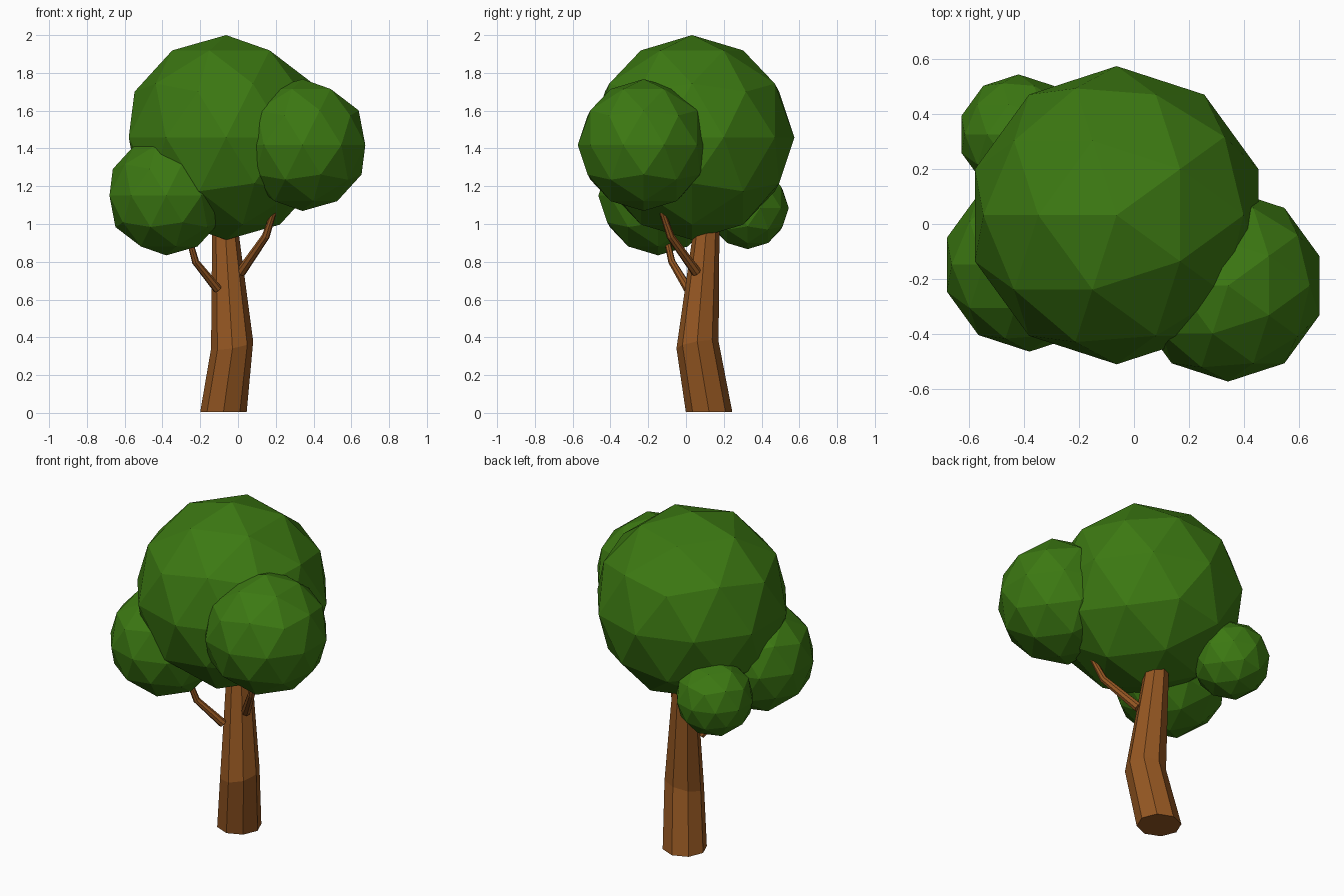
import bpy, bmesh
from math import cos, sin, pi
from mathutils import Vector

if "Cube" in bpy.data.objects:
    bpy.data.objects.remove(bpy.data.objects["Cube"])


def material(name, color):
    m = bpy.data.materials.new(name)
    m.diffuse_color = color
    m.use_nodes = True
    m.node_tree.nodes["Principled BSDF"].inputs["Base Color"].default_value = m.diffuse_color
    return m


leaf = material("leaf_green", (0.045, 0.19, 0.006, 1))
bark = material("bark_brown", (0.30, 0.095, 0.016, 1))


def limb(name, rings, sides=8):
    """Flat-shaded limb lofted through rings of (centre, radius, normal)."""
    bm = bmesh.new()
    loops = []
    for centre, radius, normal in rings:
        q = Vector((0, 0, 1)).rotation_difference(Vector(normal).normalized())
        loops.append([bm.verts.new(Vector(centre) + q @ Vector(
            (radius * cos(2 * pi * i / sides), radius * sin(2 * pi * i / sides), 0)))
            for i in range(sides)])
    for a, b in zip(loops, loops[1:]):
        for i in range(sides):
            j = (i + 1) % sides
            bm.faces.new((a[i], a[j], b[j], b[i]))
    bm.faces.new(loops[0][::-1])
    bm.faces.new(loops[-1])
    mesh = bpy.data.meshes.new(name)
    bm.to_mesh(mesh)
    bm.free()
    mesh.materials.append(bark)
    bpy.context.collection.objects.link(bpy.data.objects.new(name, mesh))


def branch(name, points, radii):
    """Bent branch with rings square to the path."""
    p = [Vector(v) for v in points]
    d = [(b - a).normalized() for a, b in zip(p, p[1:])]
    normals = [d[0], d[0] + d[1], d[1]]
    limb(name, list(zip(p, radii, normals)))


# Trunk with a single bend
limb("trunk", [
    ((-0.077, 0.122, 0.005), 0.123, (0, 0, 1)),
    ((-0.031, 0.061, 0.36), 0.113, (-0.17, -0.17, 1)),
    ((-0.076, 0.118, 1.10), 0.060, (0, 0, 1)),
])

# Branches reaching into the crown
branch("left_branch",
       [(-0.108, 0.012, 0.655), (-0.225, -0.075, 0.80), (-0.28, -0.12, 1.0)],
       [0.024, 0.019, 0.013])
branch("right_branch",
       [(0.015, 0.055, 0.745), (0.147, -0.082, 0.935), (0.198, -0.135, 1.09)],
       [0.027, 0.021, 0.014])

# Foliage clumps: name, centre, radius
for name, centre, radius in [
    ("main_foliage", (-0.063, 0.032, 1.458), 0.542),
    ("right_foliage", (0.342, -0.224, 1.418), 0.349),
    ("left_foliage", (-0.38, -0.148, 1.15), 0.316),
    ("back_foliage", (-0.42, 0.326, 1.085), 0.218),
]:
    bpy.ops.mesh.primitive_ico_sphere_add(
        subdivisions=2, radius=radius, location=centre, rotation=(0, 0, pi))
    ob = bpy.context.object
    ob.name = name
    ob.data.materials.append(leaf)
